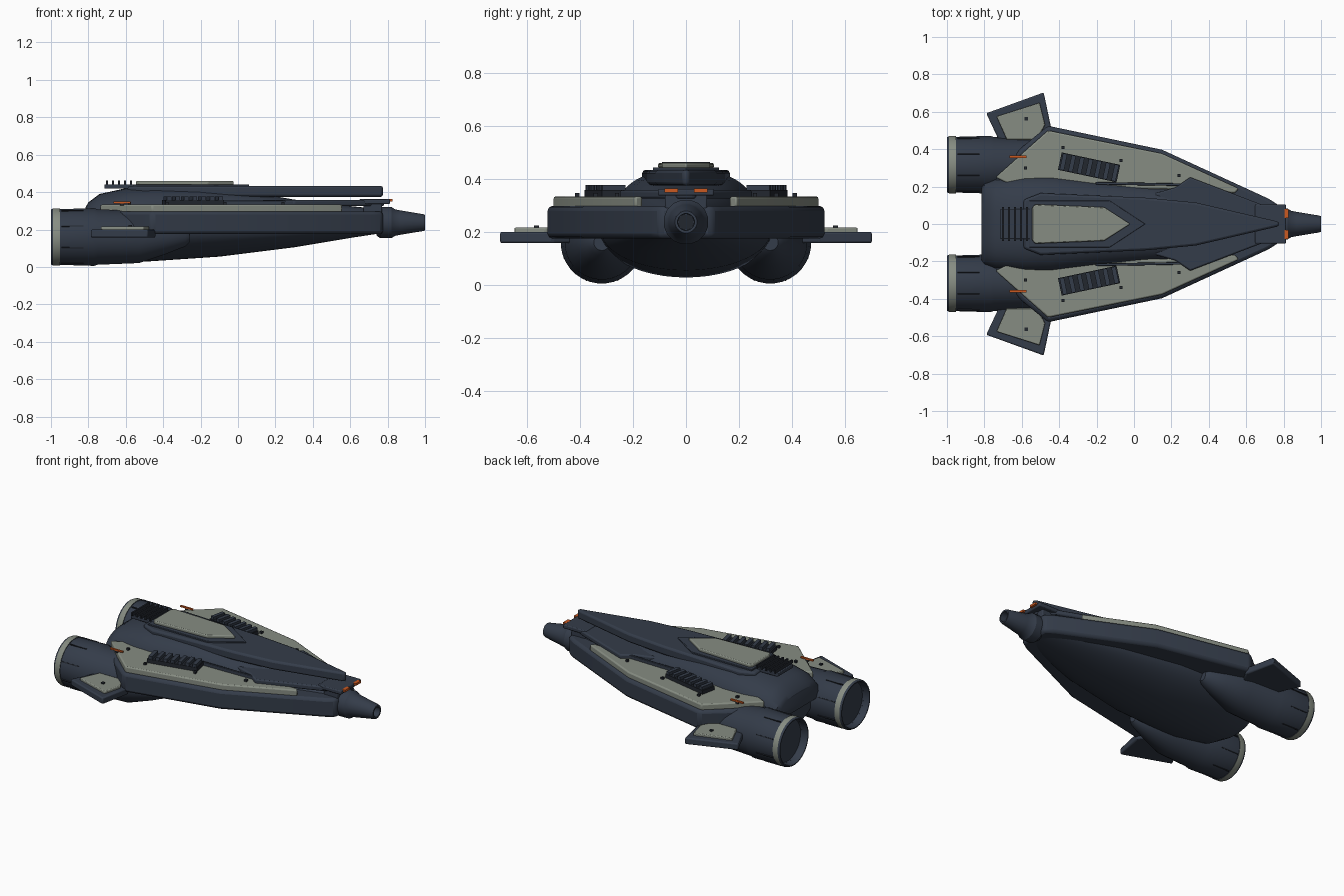
import bpy, bmesh, math
from mathutils import Matrix, Vector

if "Cube" in bpy.data.objects:
    bpy.data.objects.remove(bpy.data.objects["Cube"])


def material(name, rgb):
    m = bpy.data.materials.new(name)
    m.diffuse_color = (*rgb, 1)
    m.use_nodes = True
    m.node_tree.nodes["Principled BSDF"].inputs["Base Color"].default_value = m.diffuse_color
    return m


NAVY = material("dark_navy", (0.034, 0.045, 0.067))
GREY = material("warm_grey", (0.24, 0.265, 0.225))
BLACK = material("near_black", (0.016, 0.020, 0.028))
ORANGE = material("glow_orange", (0.60, 0.10, 0.015))


def finish(name, bm, mat, mirror=False, bevel=0.0):
    bmesh.ops.recalc_face_normals(bm, faces=bm.faces)
    me = bpy.data.meshes.new(name)
    bm.to_mesh(me)
    bm.free()
    me.materials.append(mat)
    ob = bpy.data.objects.new(name, me)
    bpy.context.collection.objects.link(ob)
    if bevel:
        b = ob.modifiers.new("bevel", 'BEVEL')
        b.width, b.segments, b.limit_method = bevel, 2, 'ANGLE'
    if mirror:
        m = ob.modifiers.new("mirror", 'MIRROR')
        m.use_axis = (False, True, False)
        m.use_mirror_merge = False
    return ob


def plate(name, pts, z0, z1, mat, mirror=False, bevel=0.008):
    """Flat outline extruded between two heights."""
    bm = bmesh.new()
    f = bm.faces.new([bm.verts.new((x, y, z0)) for x, y in pts])
    r = bmesh.ops.extrude_face_region(bm, geom=[f])
    up = [v for v in r["geom"] if isinstance(v, bmesh.types.BMVert)]
    bmesh.ops.translate(bm, verts=up, vec=(0, 0, z1 - z0))
    return finish(name, bm, mat, mirror, bevel)


def both(half):
    """Close a half outline across the centre line."""
    return half + [(x, -y) for x, y in reversed(half) if y > 0]


def boxes(name, items, mat, mirror=False, bevel=0.0):
    """Boxes given as centre, size and turn about z."""
    bm = bmesh.new()
    for c, s, turn in items:
        m = (Matrix.Translation(c) @ Matrix.Rotation(turn, 4, 'Z')
             @ Matrix.Diagonal((*s, 1)))
        bmesh.ops.create_cube(bm, size=1, matrix=m)
    return finish(name, bm, mat, mirror, bevel)


def skin(name, rings, mat, mirror=False):
    """Join rings of points into a closed or capped shell."""
    bm = bmesh.new()
    vs = [[bm.verts.new(p) for p in r] for r in rings]
    n = len(vs[0])
    for a, b in zip(vs, vs[1:]):
        for i in range(n):
            j = (i + 1) % n
            bm.faces.new((a[i], a[j], b[j], b[i]))
    bm.faces.new(vs[0])
    bm.faces.new(vs[-1])
    return finish(name, bm, mat, mirror)


def lathe(name, profile, y, z, mat, mirror=False, n=32):
    """Turn (x, radius) points about an axis along x."""
    rings = [[(x, y + r * math.cos(2 * math.pi * (i + .5) / n),
               z + r * math.sin(2 * math.pi * (i + .5) / n)) for i in range(n)]
             for x, r in profile]
    return skin(name, rings, mat, mirror)


def half_shell(name, sections, base, power, mat, n=24):
    """Loft of half superellipses (x, half width, peak height)."""
    rings = []
    for x, w, peak in sections:
        ring = []
        for i in range(n + 1):
            a = math.pi * i / n
            c, s = math.cos(a), math.sin(a)
            ring.append((x, w * math.copysign(abs(c) ** (2 / power), c),
                         base + (peak - base) * abs(s) ** (2 / power)))
        rings.append(ring)
    return skin(name, rings, mat)


# Hull: wide middle deck, rounded belly, rounded upper body
plate("hull_deck", both([(-.74, .27), (-.60, .41), (-.46, .525), (.15, .397),
                         (.72, .135), (.775, .10)]), .175, .297, NAVY, bevel=.018)
half_shell("belly", [(-.78, .20, .09), (-.70, .28, .045), (-.50, .33, .028),
                     (-.10, .32, .055), (.30, .25, .105), (.60, .15, .155),
                     (.765, .09, .18)], .205, 2, NAVY)
half_shell("upper_body", [(-.815, .20, .32), (-.80, .225, .345), (-.74, .245, .39),
                          (-.58, .265, .425), (-.45, .268, .43), (-.20, .235, .425),
                          (.10, .21, .395), (.30, .18, .36), (.50, .14, .335),
                          (.75, .08, .31)], .21, 2.8, NAVY)

# Armour panels on the deck
plate("deck_armour", [(-.74, .25), (-.46, .50), (.15, .377), (.56, .19), (.54, .165),
                      (.25, .185), (-.2, .19), (-.62, .19)], .29, .333, GREY, True)
plate("forward_shoulders", both([(.10, .16), (.22, .195), (.30, .25), (.68, .105),
                                 (.78, .03)]), .325, .357, NAVY)
plate("spine", both([(-.59, .13), (-.50, .165), (.07, .14), (.33, .115), (.775, .012)]),
      .375, .433, NAVY, bevel=.012)
plate("canopy_base", both([(-.56, .125), (-.13, .125), (.06, 0)]), .43, .442, NAVY, bevel=.003)
plate("canopy_panel", both([(-.545, .085), (-.53, .105), (-.16, .09), (-.02, 0)]),
      .438, .46, GREY, bevel=.006)

# Cooling slats behind the canopy
boxes("rear_slats", [((-.70 + .032 * i, 0, .452), (.010, .18, .022), 0)
                     for i in range(5)], BLACK)
boxes("slat_bed", [((-.63, 0, .43), (.17, .16, .024), 0)], NAVY, bevel=.004)

# Deck vents with slanted ribs
turn = math.radians(-12)
along = Vector((math.cos(turn), math.sin(turn), 0))
mid = Vector((-.24, .303, .345))
boxes("vent_base", [(mid, (.32, .095, .026), turn)], BLACK, True)
boxes("vent_ribs", [(mid + along * (-.14 + .047 * i) + Vector((0, 0, .02)),
                     (.024, .09, .024), turn) for i in range(7)], NAVY, True)

# Long side rails, bolts and marker lights
boxes("side_rail", [((.03, .214, .342), (.47, .014, .024), math.radians(-1))], NAVY, True, .003)
boxes("deck_bolts", [((x, y, .337), (.016, .016, .018), 0) for x, y in
                     ((-.38, .41), (-.07, .34), (-.58, .30), (.24, .26))], BLACK, True)
boxes("marker_lights", [((-.62, .36, .344), (.09, .012, .009), 0)], ORANGE, True)
boxes("marker_posts", [((-.62, .36, .335), (.02, .01, .014), 0)], BLACK, True)

# Nose block with lamps and barrel
boxes("nose_plate", [((.73, 0, .349), (.165, .21, .026), 0)], NAVY, bevel=.006)
boxes("nose_support", [((.72, 0, .312), (.10, .16, .06), 0)], NAVY, bevel=.006)
boxes("nose_lamps", [((.816, .056, .356), (.022, .05, .014), 0)], ORANGE, True)
lathe("nose_barrel", [(.74, .07), (.76, .085), (.82, .085), (.84, .072), (.87, .066),
                      (.99, .046), (1.0, .042), (1.0, .032), (.95, .030)], 0, .237, NAVY, n=16)
lathe("barrel_bore", [(.951, .029), (.953, .029)], 0, .237, BLACK, n=16)

# Engines: body, exhaust ring, glow, hub and panel strips
EY, EZ = .317, .16
lathe("engine_body", [(-.86, .09), (-.96, .137), (-.96, .150), (-.94, .150), (-.77, .155),
                      (-.75, .149), (-.53, .140), (-.38, .09), (-.28, .05), (-.26, .03)],
      EY, EZ, NAVY, True)
ring = lathe("exhaust_ring", [(-.95, .137), (-.988, .138), (-1.0, .142), (-1.0, .148),
                              (-.988, .154), (-.953, .154)], EY, EZ, GREY, True)
ring.data.materials.append(NAVY)
for f in ring.data.polygons:
    radius = math.hypot(f.center.y - EY, f.center.z - EZ)
    if f.center.x < -.985 or radius < .14:
        f.material_index = 1
lathe("exhaust_glow", [(-.868, .105), (-.875, .105)], EY, EZ, ORANGE, True)
lathe("exhaust_hub", [(-.86, .05), (-.89, .048), (-.92, .015)], EY, EZ, BLACK, True, 16)
bm = bmesh.new()
for k in range(8):
    a = math.pi / 4 * (k + .5)
    m = (Matrix.Translation((-.885, EY, EZ)) @ Matrix.Rotation(a, 4, 'X')
         @ Matrix.Translation((0, 0, .152)) @ Matrix.Diagonal((.12, .006, .008, 1)))
    bmesh.ops.create_cube(bm, size=1, matrix=m)
finish("engine_strips", bm, BLACK, True)

# Stub wings with inset armour
plate("stub_wing", [(-.79, .592), (-.483, .703), (-.44, .50), (-.50, .40), (-.70, .40)],
      .157, .2, NAVY, True)
plate("wing_armour", [(-.735, .575), (-.505, .648), (-.475, .53), (-.52, .45), (-.68, .45)],
      .195, .216, GREY, True, .005)
boxes("wing_bolt", [((-.577, .563, .218), (.018, .018, .012), 0)], BLACK, True)

# Keep edges crisp on curved parts
bpy.ops.object.select_all(action='SELECT')
bpy.context.view_layer.objects.active = ring
bpy.ops.object.shade_smooth_by_angle(angle=math.radians(30))
